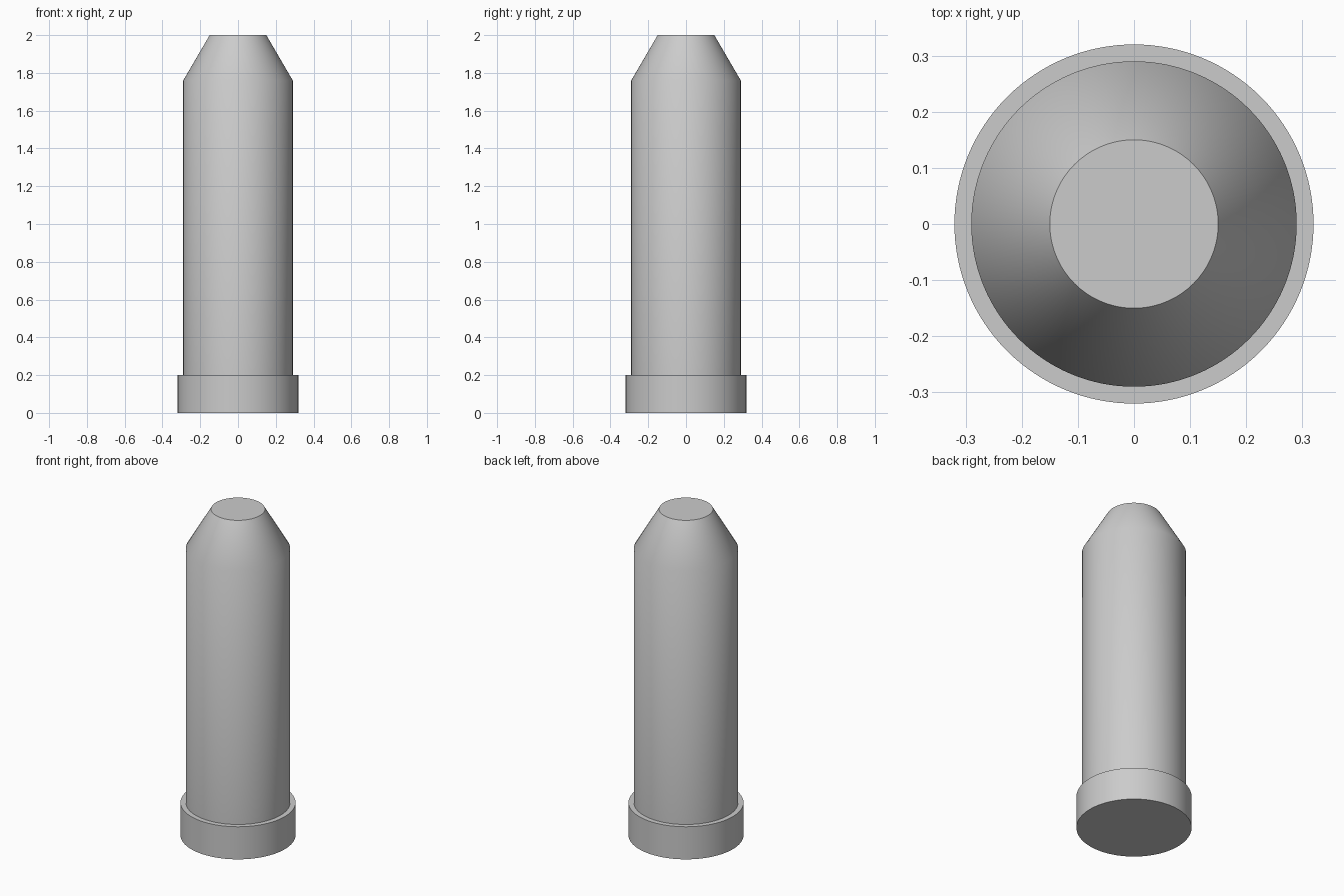
import bpy
import bmesh
import math

SIDES = 128

cube = bpy.data.objects.get("Cube")
if cube:
    bpy.data.objects.remove(cube, do_unlink=True)

# Single plain grey
grey = bpy.data.materials.new("grey")
grey.use_nodes = True
colour = (0.6, 0.6, 0.6, 1)
grey.diffuse_color = colour
grey.node_tree.nodes["Principled BSDF"].inputs["Base Color"].default_value = colour


def turned_part(name, profile):
    """Closed solid of revolution from (radius, height) points, bottom to top."""
    bm = bmesh.new()
    rings = []
    for radius, z in profile:
        circle = bmesh.ops.create_circle(bm, segments=SIDES, radius=radius)
        for v in circle["verts"]:
            v.co.z = z
        rings.append(circle["verts"])
    for low, high in zip(rings, rings[1:]):
        for i in range(SIDES):
            j = (i + 1) % SIDES
            bm.faces.new((low[i], low[j], high[j], high[i]))
    bm.faces.new(rings[0])
    bm.faces.new(rings[-1])
    bmesh.ops.recalc_face_normals(bm, faces=bm.faces)
    mesh = bpy.data.meshes.new(name)
    bm.to_mesh(mesh)
    bm.free()
    mesh.materials.append(grey)
    obj = bpy.data.objects.new(name, mesh)
    bpy.context.collection.objects.link(obj)
    bpy.ops.object.select_all(action="DESELECT")
    obj.select_set(True)
    bpy.context.view_layer.objects.active = obj
    bpy.ops.object.shade_smooth_by_angle(angle=math.radians(40))
    return obj


# Wide foot collar
turned_part("base_collar", [(0.32, 0), (0.32, 0.2)])

# Straight shaft with a tapered, flat-topped nose
turned_part("shaft_and_nose", [(0.29, 0.2), (0.29, 1.76), (0.15, 2)])
